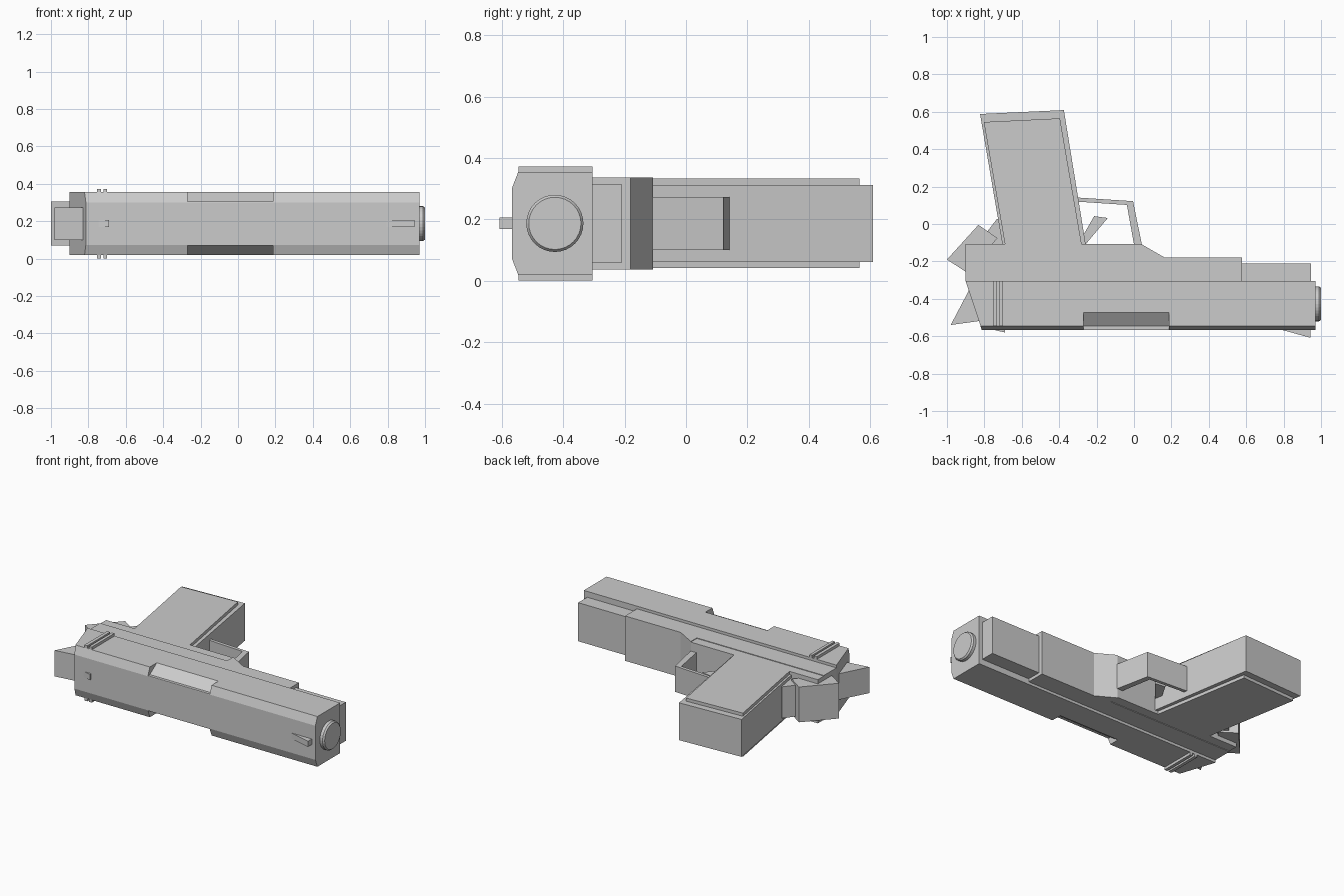
import bpy, bmesh, math
from mathutils import Matrix

if "Cube" in bpy.data.objects:
    bpy.data.objects.remove(bpy.data.objects["Cube"])

ZC = 0.187  # mid-plane of the model, which lies on its side


def finish(name, bm):
    bmesh.ops.recalc_face_normals(bm, faces=bm.faces)
    mesh = bpy.data.meshes.new(name)
    bm.to_mesh(mesh)
    bm.free()
    ob = bpy.data.objects.new(name, mesh)
    bpy.context.collection.objects.link(ob)
    return ob


def extrude(name, points, offset):
    bm = bmesh.new()
    face = bm.faces.new([bm.verts.new(p) for p in points])
    ext = bmesh.ops.extrude_face_region(bm, geom=[face])
    verts = [g for g in ext["geom"] if isinstance(g, bmesh.types.BMVert)]
    bmesh.ops.translate(bm, verts=verts, vec=offset)
    return finish(name, bm)


def plate(name, pts, half):
    """Side profile in XY, thickened symmetrically about the mid-plane."""
    return extrude(name, [(x, y, ZC - half) for x, y in pts], (0, 0, 2 * half))


def bar(name, pts, x0, x1):
    """Cross-section given as (y, height from mid-plane), run along X."""
    return extrude(name, [(x0, y, ZC + h) for y, h in pts], (x1 - x0, 0, 0))


# Slide with chamfered top edges and raked rear face
half_sec = [(-0.305, 0.168), (-0.546, 0.168), (-0.567, 0.114)]
section = half_sec + [(y, -h) for y, h in reversed(half_sec)]
slide = bar("slide", section, -0.9, 0.97)
for v in slide.data.vertices:
    if v.co.x < 0:
        v.co.x += (-0.305 - v.co.y) * 0.33

# Recessed ports cut on both sides of the slide
for s, side in ((1, "upper"), (-1, "lower")):
    cut = [(-0.473, 0.168), (-0.546, 0.117), (-0.62, 0.117), (-0.62, 0.25), (-0.473, 0.25)]
    cutter = bar("port_cutter_" + side, [(y, s * h) for y, h in cut], -0.27, 0.187)
    cutter.hide_render = True
    cutter.hide_viewport = True
    mod = slide.modifiers.new("port_" + side, "BOOLEAN")
    mod.object = cutter
    mod.operation = "DIFFERENCE"
    mod.solver = "EXACT"

# Rear gripping ribs
for i, (a, b) in enumerate([(-0.755, -0.733), (-0.72, -0.7)]):
    plate(f"slide_rib_{i + 1}", [(a, -0.305), (b, -0.305), (b, -0.546), (a, -0.546)], 0.186)

# Sights
plate("front_sight", [(0.77, -0.56), (0.943, -0.56), (0.943, -0.608), (0.79, -0.566)], 0.019)
plate("rear_sight", [(-0.76, -0.56), (-0.69, -0.56), (-0.69, -0.58), (-0.75, -0.566)], 0.019)

# Muzzle
bm = bmesh.new()
for r1, r2, x, d in [(0.093, 0.093, 0.97, 0.04), (0.093, 0.085, 0.995, 0.01)]:
    m = Matrix.Translation((x, -0.427, ZC)) @ Matrix.Rotation(math.pi / 2, 4, "Y")
    bmesh.ops.create_cone(bm, cap_ends=True, segments=32, radius1=r1, radius2=r2, depth=d, matrix=m)
finish("muzzle", bm)

# Frame, front rail and grip
plate("frame", [(-0.9, -0.305), (-0.9, -0.172), (0.04, -0.172), (0.04, -0.108),
                (0.165, -0.18), (0.577, -0.18), (0.577, -0.305)], 0.15)
plate("front_rail", [(0.55, -0.305), (0.55, -0.21), (0.945, -0.21), (0.945, -0.305)], 0.129)
plate("grip_panels", [(-0.9, -0.172), (-0.9, -0.108), (-0.69, -0.108), (-0.803, 0.545),
                      (-0.396, 0.565), (-0.28, -0.108), (0.04, -0.108), (0.04, -0.172)], 0.146)
plate("grip_core", [(-0.7, -0.13), (-0.823, 0.588), (-0.375, 0.609), (-0.255, -0.13)], 0.125)

# Trigger guard and trigger
plate("trigger_guard", [(-0.31, 0.142), (-0.005, 0.122), (0.042, -0.11), (0.0, -0.11),
                        (-0.038, 0.102), (-0.31, 0.12)], 0.086)
plate("trigger", [(-0.3, -0.11), (-0.213, 0.042), (-0.14, 0.032), (-0.26, -0.11)], 0.045)

# Tang behind the grip, its web, and the hammer
plate("tang", [(-1.0, -0.19), (-0.832, -0.005), (-0.73, -0.075), (-0.85, -0.22), (-0.9, -0.255)], 0.118)
plate("tang_web", [(-0.8, -0.06), (-0.732, 0.028), (-0.69, 0.028), (-0.67, -0.12), (-0.78, -0.12)], 0.105)
plate("hammer", [(-0.98, -0.54), (-0.88, -0.35), (-0.78, -0.35), (-0.78, -0.512)], 0.087)
